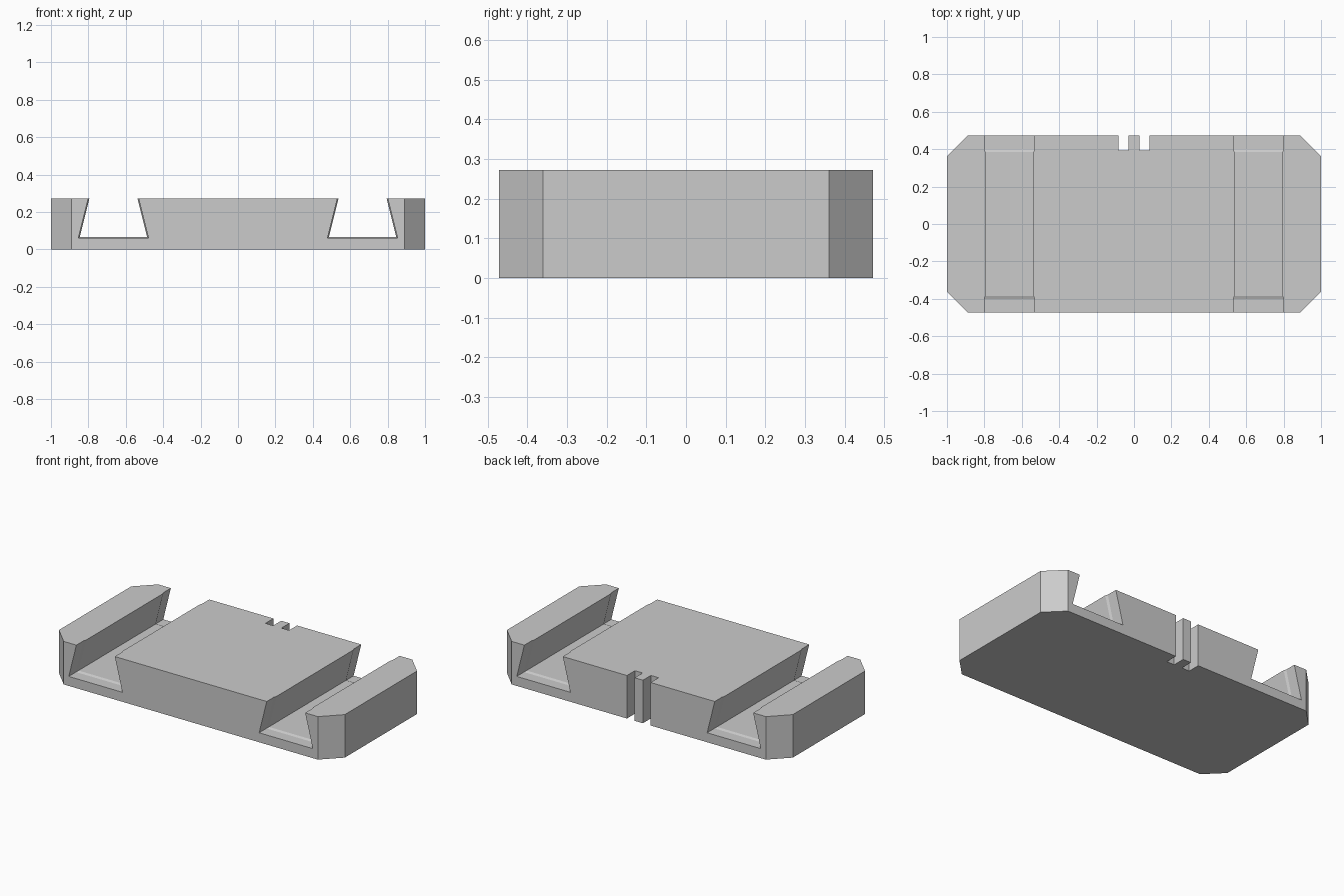
import bpy, bmesh

cube = bpy.data.objects.get("Cube")
if cube:
    bpy.data.objects.remove(cube, do_unlink=True)

HALF_X, HALF_Y, HEIGHT, CHAMFER = 1.0, 0.472, 0.272, 0.111

grey = bpy.data.materials.new("light grey")
grey.use_nodes = True
colour = (0.6, 0.6, 0.6, 1)
grey.diffuse_color = colour
grey.node_tree.nodes["Principled BSDF"].inputs["Base Color"].default_value = colour


def loft(name, sections):
    """Skin a closed solid through rings that have equal point counts."""
    bm = bmesh.new()
    rings = [[bm.verts.new(p) for p in s] for s in sections]
    for a, b in zip(rings, rings[1:]):
        for i in range(len(a)):
            j = (i + 1) % len(a)
            bm.faces.new((a[i], a[j], b[j], b[i]))
    bm.faces.new(rings[0])
    bm.faces.new(rings[-1])
    bmesh.ops.recalc_face_normals(bm, faces=bm.faces)
    mesh = bpy.data.meshes.new(name)
    bm.to_mesh(mesh)
    bm.free()
    obj = bpy.data.objects.new(name, mesh)
    mesh.materials.append(grey)
    bpy.context.collection.objects.link(obj)
    return obj


def cut(target, cutter):
    """Subtract the cutter and discard it."""
    mod = target.modifiers.new("cut", 'BOOLEAN')
    mod.operation = 'DIFFERENCE'
    mod.solver = 'EXACT'
    mod.object = cutter
    bpy.context.view_layer.objects.active = target
    bpy.ops.object.modifier_apply(modifier=mod.name)
    bpy.data.objects.remove(cutter, do_unlink=True)


def dovetail(side, y, grow):
    """Groove cross-section, undercut on both walls."""
    centre, floor, top = 0.666, 0.066, 0.32
    floor_half, slope = 0.18, 0.25

    def half(z):
        return floor_half + grow - slope * (z - 0.066)
    low = floor - grow
    return [(side * (centre + s * half(z)), y, z)
            for s, z in ((-1, low), (1, low), (1, top), (-1, top))]


# Plate with chamfered corners
cx, cy = HALF_X - CHAMFER, HALF_Y - CHAMFER
outline = [(HALF_X, -cy), (HALF_X, cy), (cx, HALF_Y), (-cx, HALF_Y),
           (-HALF_X, cy), (-HALF_X, -cy), (-cx, -HALF_Y), (cx, -HALF_Y)]
body = loft("base_plate", [[(x, y, z) for x, y in outline] for z in (0, HEIGHT)])

# Dovetail grooves, slightly flared at both mouths
stations = [(-0.6, 0.006), (-0.4, 0.006), (-0.385, 0),
            (0.385, 0), (0.4, 0.006), (0.6, 0.006)]
for side in (-1, 1):
    cut(body, loft("groove_cutter", [dovetail(side, y, g) for y, g in stations]))

# Pair of vertical slots in the back edge
for side in (-1, 1):
    x0, x1 = side * 0.029, side * 0.083
    rect = [(x0, 0.392), (x1, 0.392), (x1, 0.6), (x0, 0.6)]
    cut(body, loft("slot_cutter", [[(x, y, z) for x, y in rect] for z in (-0.1, 0.4)]))

for face in body.data.polygons:
    face.use_smooth = False
    face.material_index = 0
